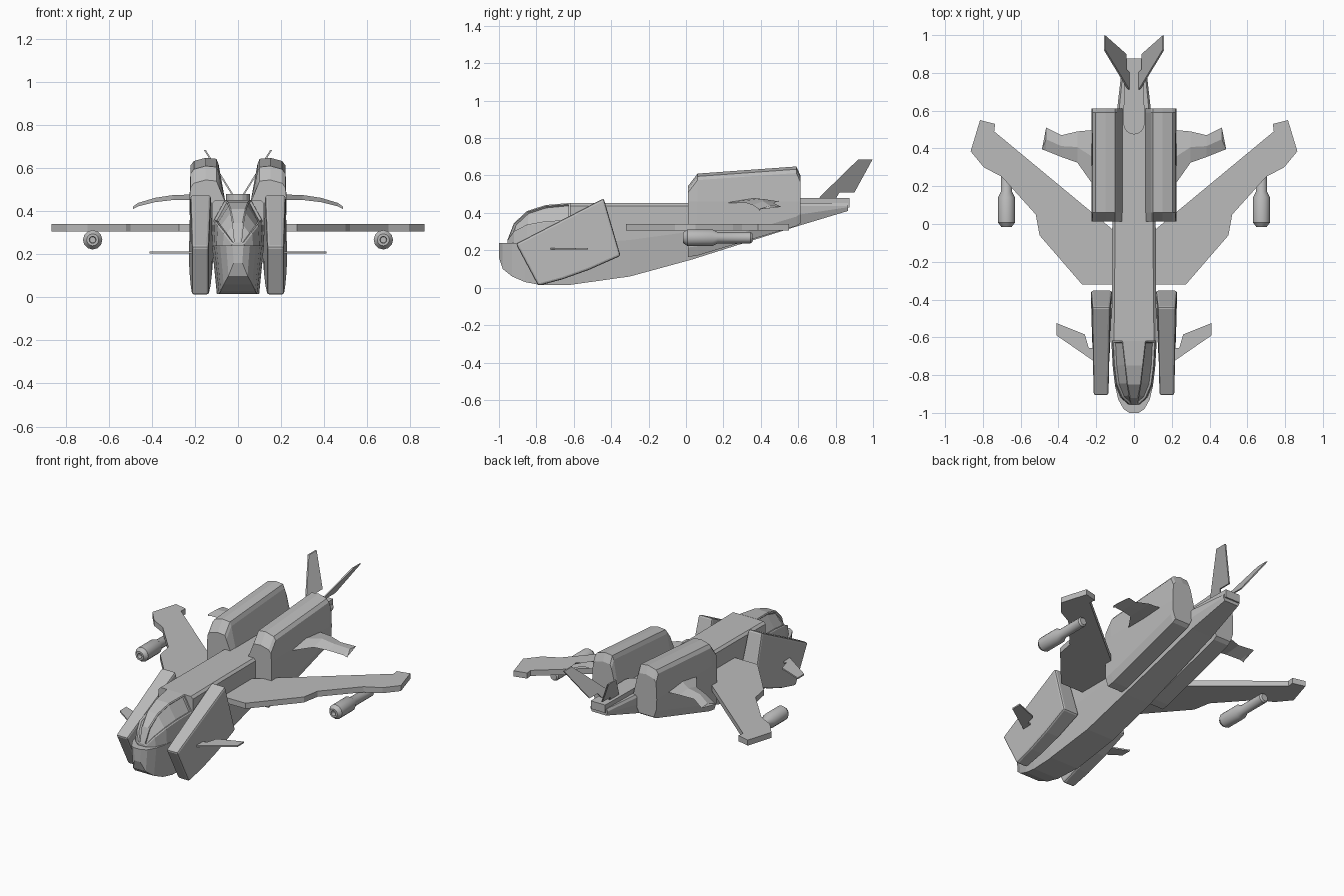
import bpy, bmesh, math

if "Cube" in bpy.data.objects:
    bpy.data.objects.remove(bpy.data.objects["Cube"])

grey = bpy.data.materials.new("hull_grey")
grey.use_nodes = True
colour = (0.5, 0.5, 0.5, 1)
grey.diffuse_color = colour
grey.node_tree.nodes["Principled BSDF"].inputs["Base Color"].default_value = colour


def loft(name, rings, mirror=False, bevel=0, smooth=False, inset=None):
    """Skin closed rings of equal length; inset = (columns, rim, depth)."""
    bm = bmesh.new()
    vs = [[bm.verts.new(p) for p in ring] for ring in rings]
    n = len(vs[0])
    panels = {}
    for a, b in zip(vs, vs[1:]):
        for i in range(n):
            j = (i + 1) % n
            f = bm.faces.new((a[i], a[j], b[j], b[i]))
            panels.setdefault(i, []).append(f)
    bm.faces.new(vs[0])
    bm.faces.new(vs[-1])
    bmesh.ops.recalc_face_normals(bm, faces=bm.faces)
    if inset:
        columns, rim, depth = inset
        for c in columns:
            bmesh.ops.inset_region(bm, faces=panels[c], thickness=rim,
                                   use_even_offset=True)
            bmesh.ops.inset_region(bm, faces=panels[c], thickness=0.003, depth=-depth)
    me = bpy.data.meshes.new(name)
    bm.to_mesh(me)
    bm.free()
    me.materials.append(grey)
    ob = bpy.data.objects.new(name, me)
    bpy.context.collection.objects.link(ob)
    if bevel:
        m = ob.modifiers.new("soft_edges", "BEVEL")
        m.width, m.segments, m.limit_method = bevel, 2, "ANGLE"
    if mirror:
        ob.modifiers.new("other_side", "MIRROR")
    if smooth:
        bpy.ops.object.select_all(action="DESELECT")
        ob.select_set(True)
        bpy.context.view_layer.objects.active = ob
        bpy.ops.object.shade_smooth_by_angle(angle=math.radians(35))
    return ob


def both(half):
    """Complete a symmetric ring from its +x points."""
    return half + [(-x, y, z) for x, y, z in reversed(half)]


def plate(name, outline, z0, z1, mirror=True):
    return loft(name, [[(x, y, z) for x, y in outline] for z in (z0, z1)], mirror)


# Nose: flat-topped chin
nose = [(-1, 0.16, 0.025), (-0.98, 0.1, 0.055), (-0.93, 0.06, 0.083),
        (-0.86, 0.03, 0.1), (-0.78, 0.015, 0.11), (-0.62, 0.015, 0.12)]
loft("nose", [both([(w * 0.8, y, zb), (w, y, 0.24)]) for y, zb, w in nose])

# Fuselage: deep box rising to a slim tail
body = [(-0.62, 0.015, 0.12), (-0.3, 0.06, 0.116), (0.03, 0.15, 0.115),
        (0.6, 0.33, 0.09), (0.865, 0.41, 0.06)]
loft("fuselage", [both([(w * 0.82, y, zb), (w, y, zb + (0.45 - zb) * 0.5),
                        (w, y, 0.438), (w * 0.88, y, 0.452)]) for y, zb, w in body])

# Canopy with recessed panes between raised rails
canopy = [(-0.955, 0.03, 0.01, 0.255), (-0.92, 0.07, 0.02, 0.345),
          (-0.85, 0.1, 0.033, 0.41), (-0.75, 0.113, 0.045, 0.442),
          (-0.62, 0.12, 0.06, 0.453)]
loft("canopy", [both([(wb, y, 0.235), (wb * 0.95, y, 0.235 + (zt - 0.235) * 0.55),
                      (wt, y, zt)]) for y, wb, wt, zt in canopy],
     inset=((1, 3), 0.008, 0.012))

# Dorsal fairing with a round front
arc = [(0.056 * math.cos(a), 0.53 - 0.056 * math.sin(a))
       for a in (math.pi * i / 8 for i in range(9))]
plate("dorsal_fairing", arc + [(-0.05, 0.875), (0.05, 0.875)], 0.43, 0.48, False)

# Front engine pods: slanted slabs, wider toward the rear foot
side = [(-0.91, 0.235, 0), (-0.79, 0.01, 0), (-0.66, 0.045, 0.4),
        (-0.52, 0.095, 0.7), (-0.35, 0.17, 1), (-0.44, 0.478, 0.5)]
loft("front_pod", [[(0.135 - 0.02 * k, y, z) for y, z, k in side],
                   [(0.214 + 0.015 * k, y, z) for y, z, k in side]],
     mirror=True, bevel=0.012)

# Rear engine pods: leaning inner wall, rounded crown
pods = [(0.012, 0.165, 0.545), (0.062, 0.172, 0.61),
        (0.59, 0.33, 0.648), (0.612, 0.345, 0.6)]
loft("rear_pod", [[(0.1, y, zb), (0.205, y, zb), (0.222, y, zb + 0.05),
                   (0.225, y, 0.46), (0.22, y, zt - 0.035), (0.205, y, zt - 0.015),
                   (0.15, y, zt), (0.1, y, zt - 0.005), (0.09, y, zt - 0.03),
                   (0.058, y, 0.44)] for y, zb, zt in pods], mirror=True)

# Main wings: swept slabs with notched tips
plate("main_wing", [(0.05, -0.32), (0.275, -0.32), (0.5, -0.06), (0.52, 0.05),
                    (0.7, 0.25), (0.795, 0.3), (0.865, 0.385), (0.815, 0.55),
                    (0.735, 0.53), (0.74, 0.49), (0.1, -0.04), (0.05, -0.04)],
      0.305, 0.34)

# Rear winglets: drooping blades
blade = [(0.19, 0.17, 0.5, 0.462, 0.016), (0.3, 0.325, 0.49, 0.462, 0.013),
         (0.385, 0.355, 0.47, 0.452, 0.01), (0.465, 0.387, 0.51, 0.432, 0.006),
         (0.487, 0.395, 0.4, 0.42, 0.002)]
loft("rear_winglet", [[(x, le, z - 0.01), (x, (le + te) / 2, z + t), (x, te, z),
                       (x, (le + te) / 2, z - t * 0.6)] for x, le, te, z, t in blade],
     mirror=True)

# Canards on the front pods
plate("canard", [(0.2, -0.735), (0.41, -0.59), (0.41, -0.525), (0.26, -0.585),
                 (0.24, -0.655), (0.2, -0.66)], 0.204, 0.213)

# Tail fins: thin outward-leaning blades
fin = [(0.71, 0.475), (0.72, 0.49), (0.92, 0.685), (0.997, 0.685), (0.9, 0.508),
       (0.82, 0.508), (0.8, 0.475)]
loft("tail_fin", [[(0.026 + (z - 0.485) * 0.62 + dx, y, z) for y, z in fin]
                  for dx in (0, 0.009)], mirror=True)

# Missiles under the wings, with a recessed muzzle
shape = [(0.01, 0.014), (-0.015, 0.016), (-0.015, 0.028), (0.008, 0.045),
         (0.14, 0.045), (0.17, 0.03), (0.345, 0.03), (0.355, 0.022)]
loft("missile", [[(0.675 + r * math.cos(a), y, 0.267 + r * math.sin(a))
                  for a in (math.tau * i / 12 for i in range(12))]
                 for y, r in shape], mirror=True, smooth=True)
